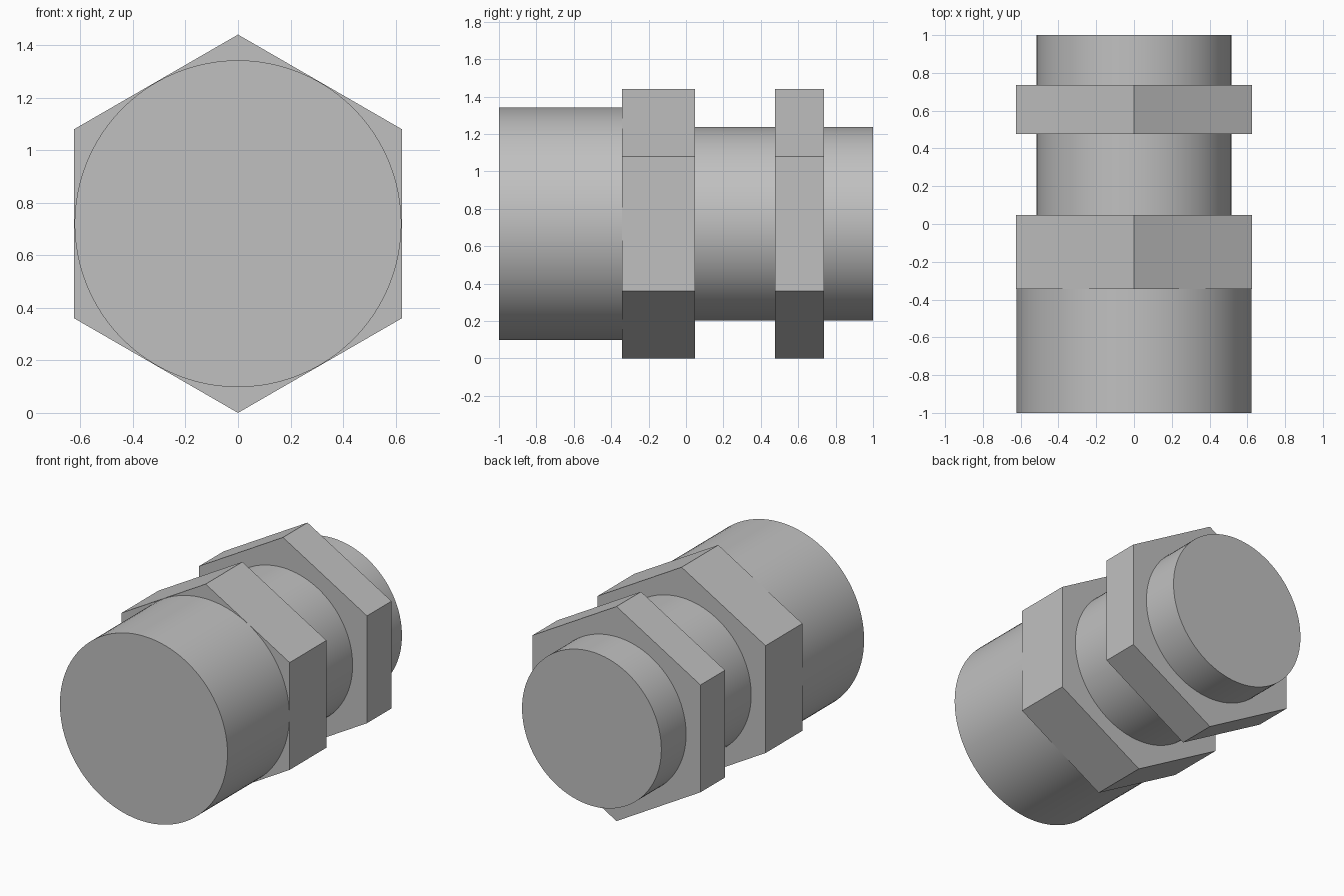
import bpy
import bmesh
from math import sin, cos, tau, radians

if "Cube" in bpy.data.objects:
    bpy.data.objects.remove(bpy.data.objects["Cube"], do_unlink=True)

AXIS_Z = 0.72

metal = bpy.data.materials.new("grey_metal")
metal.use_nodes = True
grey = (0.53, 0.53, 0.53, 1.0)
metal.diffuse_color = grey
metal.node_tree.nodes["Principled BSDF"].inputs["Base Color"].default_value = grey


def prism(name, sides, radius, y_front, y_back):
    """Solid prism along y with one corner pointing straight up."""
    bm = bmesh.new()
    ring = [bm.verts.new((radius * sin(tau * i / sides), y_front,
                          AXIS_Z + radius * cos(tau * i / sides)))
            for i in range(sides)]
    cap = bm.faces.new(ring)
    result = bmesh.ops.extrude_face_region(bm, geom=[cap], use_keep_orig=True)
    moved = [v for v in result["geom"] if isinstance(v, bmesh.types.BMVert)]
    bmesh.ops.translate(bm, verts=moved, vec=(0, y_back - y_front, 0))
    bmesh.ops.recalc_face_normals(bm, faces=bm.faces)
    mesh = bpy.data.meshes.new(name)
    bm.to_mesh(mesh)
    bm.free()
    mesh.materials.append(metal)
    obj = bpy.data.objects.new(name, mesh)
    bpy.context.collection.objects.link(obj)
    bpy.ops.object.select_all(action="DESELECT")
    obj.select_set(True)
    bpy.context.view_layer.objects.active = obj
    bpy.ops.object.shade_smooth_by_angle(angle=radians(30))
    return obj


# Wide round head at the front
prism("front_sleeve", 96, 0.622, -1.0, -0.343)
# Thick hexagonal collar behind it
prism("hex_collar", 6, 0.72, -0.343, 0.047)
# Narrow barrel running to the back end
prism("rear_barrel", 96, 0.517, 0.047, 1.0)
# Thin hexagonal nut around the barrel
prism("lock_nut", 6, 0.72, 0.477, 0.737)
